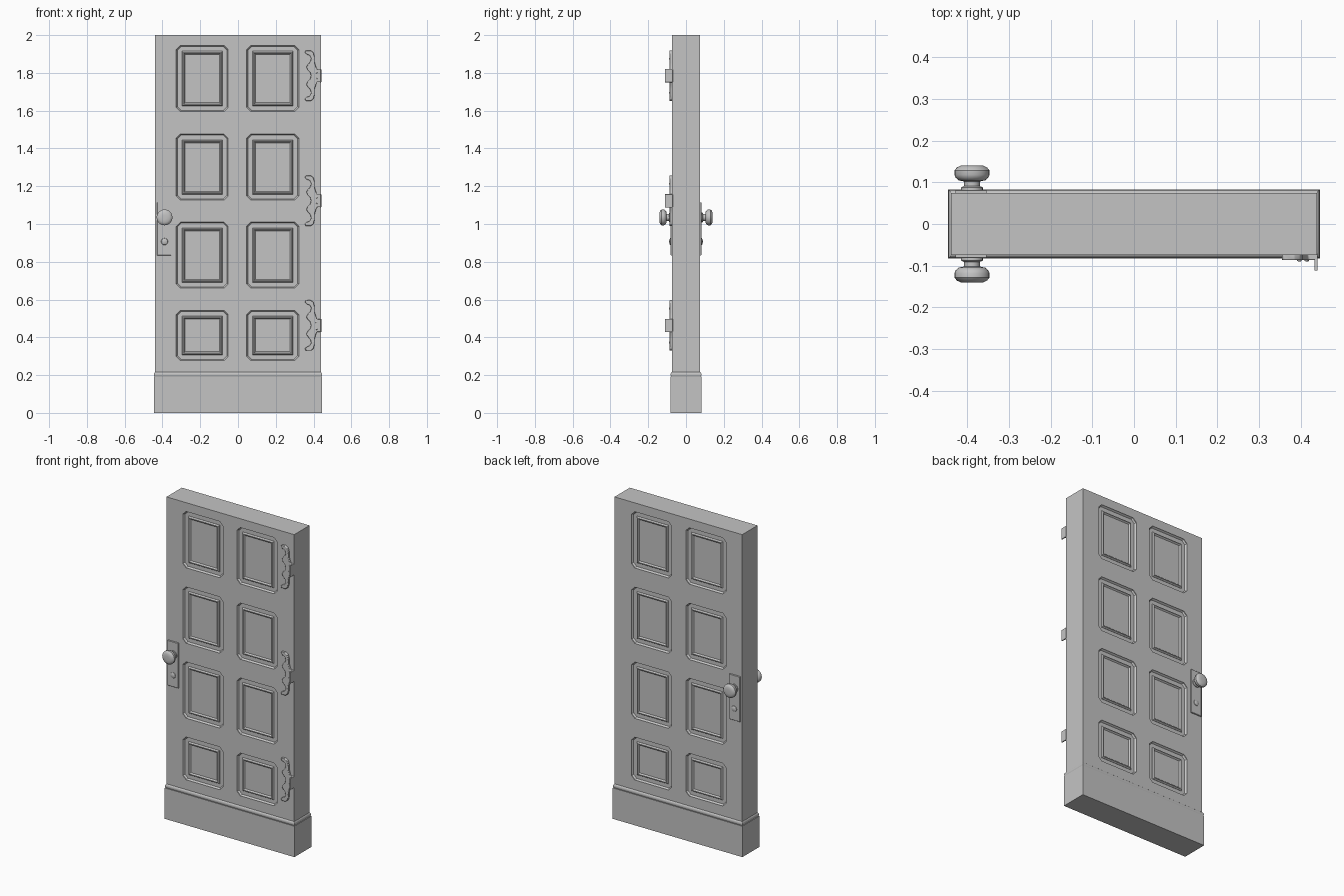
import bpy
import bmesh
import math

cube = bpy.data.objects.get("Cube")
if cube:
    bpy.data.objects.remove(cube, do_unlink=True)

grey = bpy.data.materials.new("Plain grey")
grey.use_nodes = True
grey.diffuse_color = (0.55, 0.55, 0.55, 1)
grey.node_tree.nodes["Principled BSDF"].inputs["Base Color"].default_value = (0.55, 0.55, 0.55, 1)

FACE = 0.075      # half thickness of the slab
DEPTH = 0.013     # panel recess depth


def loft(bm, rings):
    """Closed solid through rings that have equal point counts."""
    loops = [[bm.verts.new(p) for p in ring] for ring in rings]
    n = len(loops[0])
    for a, b in zip(loops, loops[1:]):
        for i in range(n):
            j = (i + 1) % n
            bm.faces.new((a[i], a[j], b[j], b[i]))
    bm.faces.new(loops[0][::-1])
    bm.faces.new(loops[-1])


def make(name, solids, smooth=False, bevel=0):
    """Object made from a list of lofted solids."""
    bm = bmesh.new()
    for rings in solids:
        loft(bm, rings)
    bmesh.ops.recalc_face_normals(bm, faces=bm.faces)
    mesh = bpy.data.meshes.new(name)
    bm.to_mesh(mesh)
    bm.free()
    mesh.materials.append(grey)
    ob = bpy.data.objects.new(name, mesh)
    bpy.context.collection.objects.link(ob)
    bpy.ops.object.select_all(action='DESELECT')
    ob.select_set(True)
    bpy.context.view_layer.objects.active = ob
    if smooth:
        bpy.ops.object.shade_smooth_by_angle(angle=math.radians(40))
    if bevel:
        mod = ob.modifiers.new("Soft edge", 'BEVEL')
        mod.width = bevel
        mod.segments = 2
    return ob


def slab_ring(hx, hy, z):
    return [(-hx, -hy, z), (hx, -hy, z), (hx, hy, z), (-hx, hy, z)]


def panel_ring(x0, x1, z0, z1, y, inset, corner=0):
    """Upright rectangle, optionally with cut corners."""
    x0, x1, z0, z1 = x0 + inset, x1 - inset, z0 + inset, z1 - inset
    c = corner
    if not c:
        return [(x0, y, z0), (x1, y, z0), (x1, y, z1), (x0, y, z1)]
    return [(x0 + c, y, z0), (x1 - c, y, z0), (x1, y, z0 + c), (x1, y, z1 - c),
            (x1 - c, y, z1), (x0 + c, y, z1), (x0, y, z1 - c), (x0, y, z0 + c)]


def circle_ring(x, z, y, r, n=24):
    return [(x + r * math.cos(2 * math.pi * i / n), y,
             z + r * math.sin(2 * math.pi * i / n)) for i in range(n)]


# Panel layout: two columns, four rows, both faces
columns = [(-0.327, -0.052), (0.046, 0.322)]
rows = [(0.277, 0.543), (0.66, 1.01), (1.126, 1.476), (1.595, 1.945)]
cutters, mouldings = [], []
floor = FACE - DEPTH
for s in (-1, 1):
    for x0, x1 in columns:
        for z0, z1 in rows:
            box = (x0, x1, z0, z1)
            cutters.append([panel_ring(*box, s * (FACE + 0.02), 0, 0.022),
                            panel_ring(*box, s * (FACE - 0.004), 0, 0.022),
                            panel_ring(*box, s * floor, 0.006, 0.02)])
            steps = [(-0.005, 0.03), (0.001, 0.03), (0.009, 0.036),
                     (0.009, 0.04), (0.001, 0.047)]
            mouldings.append([panel_ring(*box, s * (floor + h), inset)
                              for h, inset in steps])

# Door slab with recessed panels
slab = make("door_slab", [[slab_ring(0.439, FACE, 0.1), slab_ring(0.439, FACE, 2)]])
cutter = make("panel_cutter", cutters)
cutter.hide_render = True
mod = slab.modifiers.new("Recesses", 'BOOLEAN')
mod.operation = 'DIFFERENCE'
mod.solver = 'EXACT'
mod.object = cutter
bpy.context.view_layer.objects.active = slab
bpy.ops.object.modifier_apply(modifier=mod.name)
bpy.data.objects.remove(cutter, do_unlink=True)

make("panel_mouldings", mouldings)

# Kick board and its rounded trim
make("kick_board", [[slab_ring(0.446, 0.083, 0), slab_ring(0.446, 0.083, 0.192)]])
make("kick_board_trim", [[slab_ring(0.437 + d, FACE - 0.001 + d, z) for d, z in
                          [(0.004, 0.19), (0.006, 0.195), (0.008, 0.2),
                           (0.008, 0.206), (0.006, 0.212), (0.0, 0.217)]]], smooth=True)

# Knob, back plate and keyhole cover on each face
KNOB_X, KNOB_Z = -0.389, 1.035
knob_profile = [(0.07, 0.026), (0.088, 0.026), (0.091, 0.019), (0.102, 0.019),
                (0.105, 0.032), (0.111, 0.039), (0.118, 0.042), (0.129, 0.042),
                (0.136, 0.036), (0.14, 0.027), (0.141, 0.012)]
for s, side in ((-1, "front"), (1, "back")):
    make(side + "_knob", [[circle_ring(KNOB_X, KNOB_Z, s * y, r)
                           for y, r in knob_profile]], smooth=True)
    plate = (-0.428, -0.354, 0.834, 1.115)
    make(side + "_lock_plate", [[panel_ring(*plate, s * (FACE - 0.005), 0),
                                 panel_ring(*plate, s * (FACE + 0.005), 0),
                                 panel_ring(*plate, s * (FACE + 0.007), 0.002)]])
    make(side + "_keyhole_cover", [[circle_ring(KNOB_X, 0.907, s * y, r, 16) for y, r in
                                    [(0.08, 0.019), (0.085, 0.017), (0.088, 0.01),
                                     (0.089, 0.003)]]], smooth=True)

# Hinges: scrolled leaf, standing knuckle plate and screws
upper_left = [(0.386, 0), (0.382, 0.018), (0.368, 0.032), (0.361, 0.046),
              (0.37, 0.06), (0.383, 0.075), (0.387, 0.093), (0.38, 0.107),
              (0.366, 0.112), (0.354, 0.122), (0.358, 0.133)]
upper_right = [(0.385, 0.134), (0.399, 0.124), (0.406, 0.1), (0.406, 0.07),
               (0.412, 0.05), (0.418, 0.034), (0.437, 0.034)]
upper = upper_left + upper_right
outline = upper + [(x, -z) for x, z in reversed(upper[1:])]
for name, zc in (("lower", 0.463), ("middle", 1.123), ("upper", 1.785)):
    make(name + "_hinge_leaf", [[[(x, y, zc + z) for x, z in outline]
                                 for y in (-0.07, -0.087)]], smooth=True, bevel=0.003)
    knuckle = (0.433, 0.441, zc - 0.035, zc + 0.035)
    make(name + "_hinge_knuckle", [[panel_ring(*knuckle, y, 0) for y in (-0.07, -0.112)]],
         bevel=0.002)
    make(name + "_hinge_screws", [[circle_ring(x, zc + z, y, r, 12) for y, r in
                                   [(-0.084, 0.006), (-0.089, 0.005), (-0.09, 0.002)]]
                                  for x, z in ((0.397, 0.09), (0.397, -0.09),
                                               (0.415, 0.018), (0.415, -0.018))], smooth=True)
